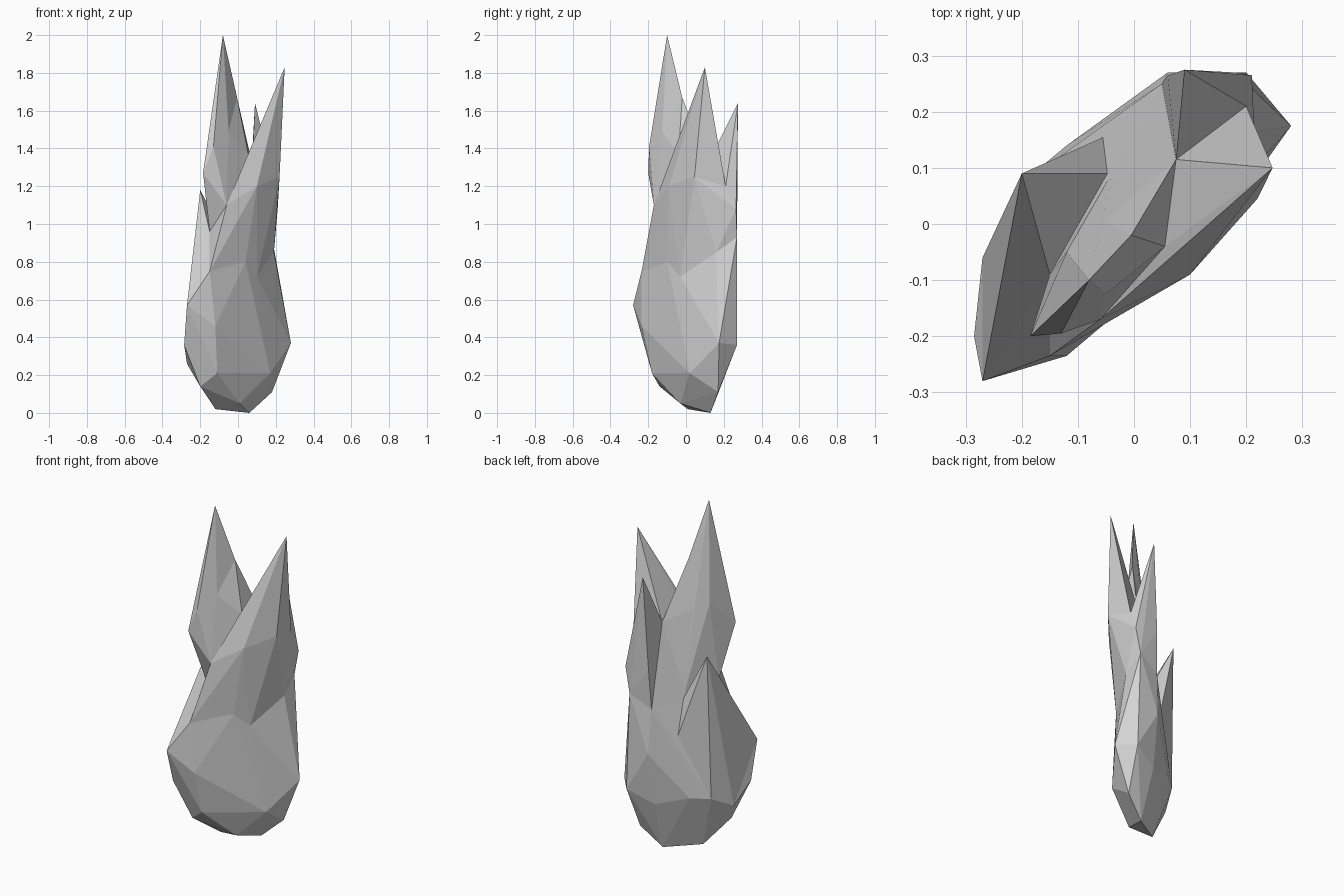
import bpy
import bmesh
from mathutils import Vector

default_cube = bpy.data.objects.get("Cube")
if default_cube:
    bpy.data.objects.remove(default_cube, do_unlink=True)

# One plain grey for the whole flame
grey = bpy.data.materials.new("plain grey")
grey.use_nodes = True
colour = (0.65, 0.65, 0.65, 1.0)
grey.diffuse_color = colour
shader = next(n for n in grey.node_tree.nodes if n.type == 'BSDF_PRINCIPLED')
shader.inputs["Base Color"].default_value = colour
shader.inputs["Roughness"].default_value = 0.9


def faceted_part(name, corners):
    """Wrap a flat-shaded faceted skin around the given corner points."""
    bm = bmesh.new()
    for corner in corners:
        bm.verts.new(Vector(corner))
    bmesh.ops.convex_hull(bm, input=bm.verts[:])
    loose = [v for v in bm.verts if not v.link_faces]
    bmesh.ops.delete(bm, geom=loose, context='VERTS')
    bmesh.ops.recalc_face_normals(bm, faces=bm.faces[:])
    mesh = bpy.data.meshes.new(name)
    bm.to_mesh(mesh)
    bm.free()
    mesh.materials.append(grey)
    part = bpy.data.objects.new(name, mesh)
    bpy.context.collection.objects.link(part)


# Corners shared by neighbouring parts
bulge_right = (-.27, -.28, .57)
hip_back_right = (-.27, -.06, .26)
seat_back = (-.21, .065, .33)
back_fold = (-.02, .17, .58)
waist_front = (.04, -.1, .8)
waist_front_right = (-.15, -.235, .75)
waist_front_left = (.1, -.03, .72)
waist_left = (.19, .16, .85)
waist_back_left = (.18, .27, .93)
waist_back = (.05, .25, .86)
waist_back_right = (-.04, .09, .88)
waist_right = (-.15, -.09, .96)
chest_right = (-.06, -.17, 1.1)
chest_front = (.1, -.09, 1.2)
chest_left = (.22, .045, 1.25)
shoulder_left = (.2, .21, 1.2)
shoulder_back = (.21, .265, 1.08)
notch_front = (.055, -.04, 1.37)
notch_back = (.075, .115, 1.32)
tongue_ridge = (-.005, -.02, 1.67)
tongue_front = (-.05, -.125, 1.49)
tongue_back = (-.12, -.05, 1.42)

waist = [waist_front, waist_front_right, waist_front_left, waist_left,
         waist_back_left, waist_back, waist_back_right, waist_right]
chest = [chest_right, chest_front, chest_left, shoulder_left,
         shoulder_back, notch_front, notch_back]
tongue_base = [tongue_ridge, tongue_front, tongue_back, chest_right,
               waist_right, waist_back_right]

# Rounded lower body
foot = [(.06, .13, 0), (.01, -.03, .05), (-.12, .01, .02), (.18, .17, .11)]
bowl = [(.17, .02, .21), (-.11, -.18, .21), (-.2, -.14, .14),
        (.05, .22, .29), (-.12, .14, .34), seat_back, hip_back_right]
belly = [(-.285, -.2, .36), (.28, .175, .37), (.03, -.08, .37),
         (-.12, -.235, .46), (.15, .04, .52), (.2, .27, .36),
         (.06, .27, .6), bulge_right, back_fold]
faceted_part("lower_body", foot + bowl + belly + waist)

# Middle body between the waist and the notches
faceted_part("middle_body", waist + chest)

# Tall tongue on the right, with a wider root behind its ridge
faceted_part("tall_tongue", tongue_base + [
    (-.08, -.1, 2), (-.1, -.12, 1.79), (-.13, -.195, 1.41),
    (-.185, -.2, 1.27)])
faceted_part("tall_tongue_root", tongue_base + [notch_front, notch_back])

# Tongue on the left
faceted_part("left_tongue", [
    (.247, .1, 1.83), chest_right, chest_front, chest_left,
    shoulder_left, notch_front, notch_back])

# Tongue at the back
faceted_part("back_tongue", [
    (.09, .275, 1.64), (.06, .265, 1.1), notch_back, shoulder_left,
    shoulder_back, waist_back, waist_back_left])

# Short pointed fin on the back right
faceted_part("side_fin", [
    (-.2, .09, 1.18), bulge_right, hip_back_right, seat_back,
    back_fold, waist_right, waist_back_right])
